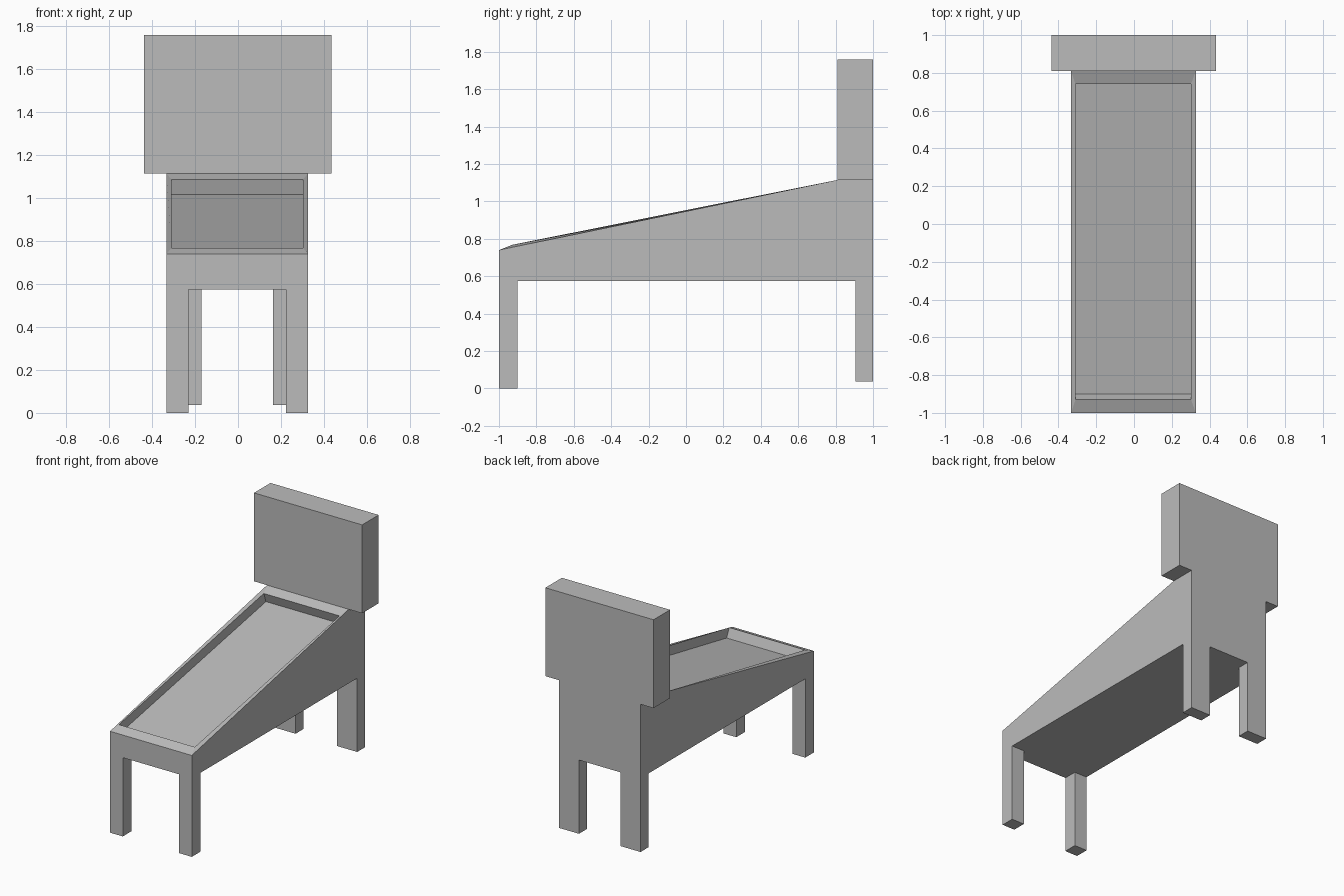
import bpy
import bmesh

cube = bpy.data.objects.get("Cube")
if cube:
    bpy.data.objects.remove(cube, do_unlink=True)

# Single painted finish
GREY = (0.5, 0.5, 0.5, 1)
grey = bpy.data.materials.new("plain grey")
grey.use_nodes = True
grey.diffuse_color = GREY
grey.node_tree.nodes["Principled BSDF"].inputs["Base Color"].default_value = GREY

LEFT, RIGHT = 0.327, -0.333     # cabinet sides
BASE = 0.575                    # cabinet underside
BACK_Y, HEAD_Y = 1.0, 0.81      # back face and front of the head panel
DECK = 1.115                    # top of the cabinet at the back


def finish(name, bm):
    bmesh.ops.recalc_face_normals(bm, faces=bm.faces[:])
    mesh = bpy.data.meshes.new(name)
    bm.to_mesh(mesh)
    bm.free()
    mesh.materials.append(grey)
    obj = bpy.data.objects.new(name, mesh)
    bpy.context.collection.objects.link(obj)
    return obj


def box(name, x, y, z):
    bm = bmesh.new()
    bmesh.ops.create_cube(bm, size=1)
    for v in bm.verts:
        for axis, (lo, hi) in enumerate((x, y, z)):
            v.co[axis] = hi if v.co[axis] > 0 else lo
    return finish(name, bm)


def ring(bm, x0, x1, front, back):
    """Four corners of a sloping rectangle, from (y, z) at each end."""
    corners = ((x0, front), (x1, front), (x1, back), (x0, back))
    return [bm.verts.new((x, *yz)) for x, yz in corners]


def bridge(bm, a, b):
    for i in range(len(a)):
        j = (i + 1) % len(a)
        bm.faces.new((a[i], a[j], b[j], b[i]))


# Cabinet: wedge with a sunken sloping playing surface
bm = bmesh.new()
profile = [(HEAD_Y, DECK), (BACK_Y, DECK), (BACK_Y, BASE), (-1, BASE), (-1, 0.74)]
sides = [[bm.verts.new((x, y, z)) for y, z in profile] for x in (RIGHT, LEFT)]
for side in sides:
    bm.faces.new(side)
for i in range(len(profile) - 1):
    bm.faces.new((sides[0][i], sides[0][i + 1], sides[1][i + 1], sides[1][i]))
outer = [sides[0][-1], sides[1][-1], sides[1][0], sides[0][0]]
rim = ring(bm, -0.31, 0.302, (-0.93, 0.768), (0.74, 1.087))
floor = ring(bm, -0.31, 0.302, (-0.9, 0.703), (0.765, 1.018))
bridge(bm, outer, rim)
bridge(bm, rim, floor)
bm.faces.new(floor)
finish("cabinet", bm)

# Upright head panel
box("head_panel", (-0.438, 0.435), (HEAD_Y, BACK_Y), (DECK, 1.76))

# Legs: narrow at the front, wider and slightly shorter at the back
for end, width, y, foot in (("front", 0.103, (-1, -0.9), 0),
                            ("back", 0.163, (0.907, BACK_Y), 0.037)):
    box(end + "_leg_left", (LEFT - width, LEFT), y, (foot, BASE))
    box(end + "_leg_right", (RIGHT, RIGHT + width), y, (foot, BASE))
